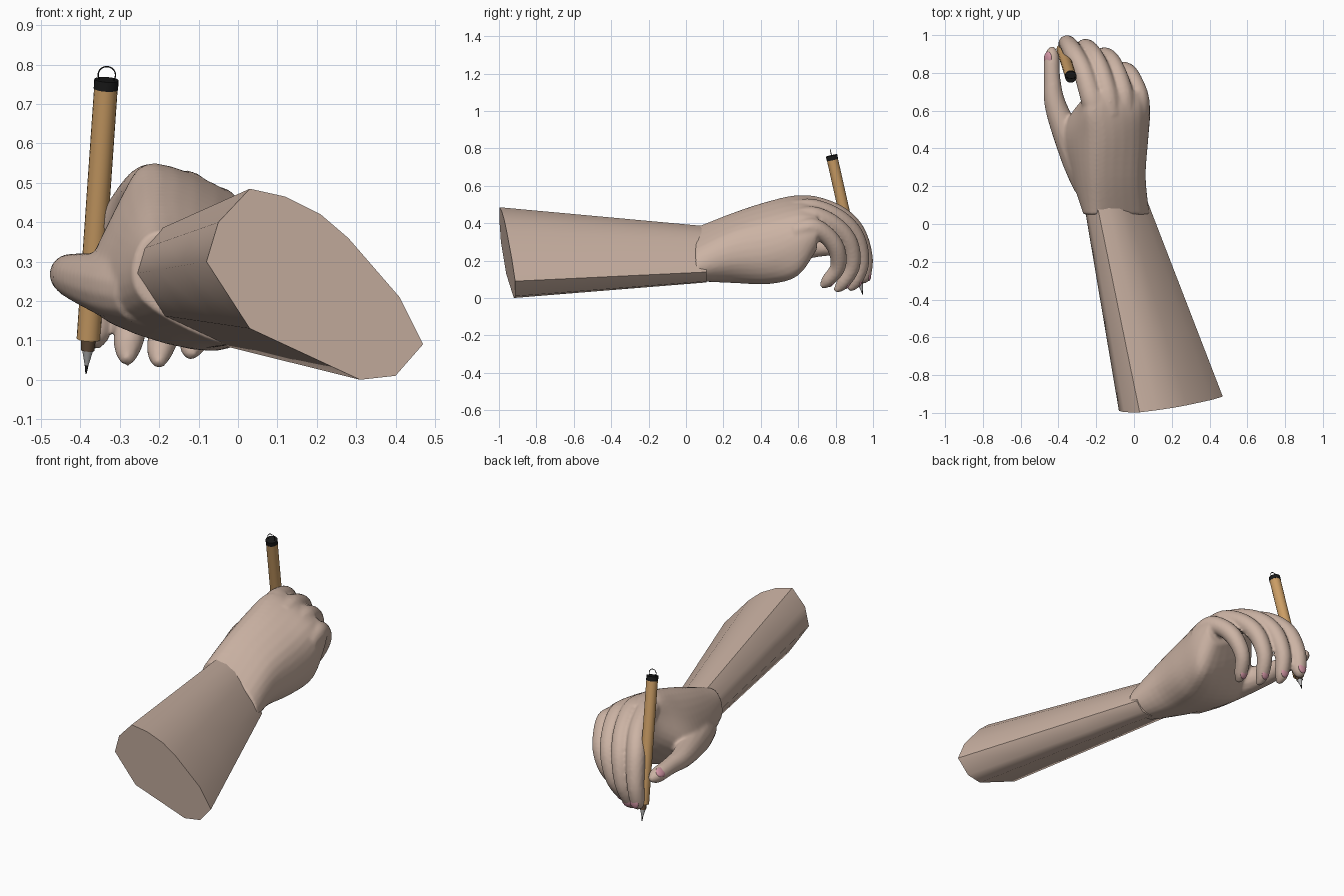
import bpy, bmesh, math
from mathutils import Vector

if "Cube" in bpy.data.objects:
    bpy.data.objects.remove(bpy.data.objects["Cube"])


def material(name, *rgb):
    m = bpy.data.materials.new(name)
    m.diffuse_color = (*rgb, 1)
    m.use_nodes = True
    m.node_tree.nodes["Principled BSDF"].inputs["Base Color"].default_value = m.diffuse_color
    return m


SKIN = material("skin", .6, .45, .37)
NAIL = material("nail", .64, .3, .37)
WOOD = material("wood", .6, .34, .13)
BLACK = material("black", .01, .01, .01)
BROWN = material("brown", .12, .07, .04)
METAL = material("metal", .45, .45, .45)


def spline(pts, steps, closed=False):
    """Catmull-Rom through points of any dimension."""
    p = [Vector(q) for q in pts]
    n = len(p)
    get = (lambda i: p[i % n]) if closed else (lambda i: p[max(0, min(n - 1, i))])
    out = []
    for i in range(n if closed else n - 1):
        a, b, c, d = (get(i + k) for k in (-1, 0, 1, 2))
        for s in range(steps):
            t = s / steps
            out.append(0.5 * (2 * b + (c - a) * t + (2 * a - 5 * b + 4 * c - d) * t * t
                              + (3 * b - a - 3 * c + d) * t ** 3))
    return out if closed else out + [p[-1]]


def circle(centre, u, w, r, sides):
    return [centre + r * (u * math.cos(a) + w * math.sin(a))
            for a in (math.tau * k / sides for k in range(sides))]


def loft(bm, rings):
    """Skin a list of equal rings and cap both ends."""
    vs = [[bm.verts.new(v) for v in r] for r in rings]
    n = len(vs[0])
    for a, b in zip(vs, vs[1:]):
        for i in range(n):
            bm.faces.new((a[i], a[(i + 1) % n], b[(i + 1) % n], b[i]))
    bm.faces.new(vs[0][::-1])
    bm.faces.new(vs[-1])


def tube(bm, path, sides=14):
    """Tapered round tube; path points are (x, y, z, radius)."""
    pts = spline(path, 6)
    rings = []
    for i, p in enumerate(pts):
        d = (pts[min(i + 1, len(pts) - 1)] - pts[max(i - 1, 0)]).to_3d().normalized()
        u = d.cross(Vector((1, 0, .3))).normalized()
        rings.append(circle(p.to_3d(), u, d.cross(u), p[3], sides))
    loft(bm, rings)


def finish(bm, name, mat, angle=40):
    bmesh.ops.recalc_face_normals(bm, faces=bm.faces)
    me = bpy.data.meshes.new(name)
    bm.to_mesh(me)
    bm.free()
    me.materials.append(mat)
    ob = bpy.data.objects.new(name, me)
    bpy.context.collection.objects.link(ob)
    bpy.ops.object.select_all(action='DESELECT')
    ob.select_set(True)
    bpy.context.view_layer.objects.active = ob
    bpy.ops.object.shade_smooth_by_angle(angle=math.radians(angle))
    return ob


# Forearm: one slanted cut outline scaled down towards the wrist
outline = [(.03, .485), (.12, .465), (.21, .42), (.28, .36), (.41, .21), (.47, .09),
           (.4, .01), (.31, 0), (.03, .13), (-.08, .3), (-.05, .4)]
rings = []
for t in (0, .35, .7, 1.03):
    s = 1 - .37 * t
    ring = []
    for x, z in outline:
        y = -1 + .1 * (x + .485 - z)
        ring.append((.19 - .28 * t + (x - .19) * s, y + (.08 - y) * t, .245 - .01 * t + (z - .245) * s))
    rings.append(ring)
bm = bmesh.new()
loft(bm, rings)
finish(bm, "forearm", SKIN, 50)

# Palm: five six-point cross-sections from wrist to knuckles, smoothed both ways
sections = {
    .05: [(-.18, .375), (.03, .26), (.08, .14), (-.03, .09), (-.24, .2), (-.26, .32)],
    .25: [(-.2, .455), (.02, .35), (.055, .18), (-.07, .08), (-.31, .17), (-.31, .33)],
    .45: [(-.2, .52), (.03, .4), (.07, .2), (-.05, .075), (-.37, .18), (-.34, .37)],
    .6: [(-.21, .55), (.03, .44), (.085, .27), (0, .12), (-.3, .28), (-.29, .46)],
    .7: [(-.19, .53), (.02, .43), (.07, .34), (0, .26), (-.18, .38), (-.26, .48)],
}
rails = [spline([(p[k][0], y, p[k][1]) for y, p in sections.items()], 5) for k in range(6)]
hand = bmesh.new()
loft(hand, [spline(ring, 5, True) for ring in zip(*rails)])

# Fingers: index and little finger are given, the two between are blended and bulged
index = [(-.2, .58, .48), (-.225, .67, .488), (-.27, .81, .445), (-.32, .905, .355),
         (-.35, .953, .22), (-.362, .95, .115), (-.362, .945, .08)]
little = [(.03, .58, .35), (.025, .67, .375), (0, .75, .335), (-.035, .805, .26),
          (-.08, .812, .165), (-.115, .755, .09), (-.12, .722, .06)]
radii = [.06, .06, .054, .052, .046, .038, .014]
digits = {}
for f, name in enumerate(("index", "middle", "ring", "little")):
    path = []
    for i, (a, b, r) in enumerate(zip(index, little, radii)):
        u, bow = i / 6, math.sin(math.pi * f / 3)
        p = Vector(a).lerp(Vector(b), f / 3)
        p += bow * Vector((0, .04 * math.sin(math.pi * u), .035 * (1 - 2 * u)))
        path.append((*p, r * (1 - .03 * f)))
    digits[name] = path
digits["thumb"] = [(-.24, .2, .22, .08), (-.305, .36, .235, .085), (-.41, .61, .262, .06),
                   (-.433, .76, .27, .045), (-.435, .89, .262, .039), (-.43, .938, .255, .012)]
for path in digits.values():
    tube(hand, path)
ob = finish(hand, "hand", SKIN)
rm = ob.modifiers.new("blend", 'REMESH')
rm.mode, rm.voxel_size, rm.use_smooth_shade = 'VOXEL', .009, True
sm = ob.modifiers.new("soften", 'SMOOTH')
sm.factor, sm.iterations = .5, 5

# Nails: flattened ovals lying on the back of each fingertip
for name, path in digits.items():
    a, b = Vector(path[-3]), Vector(path[-2])
    d = (b - a).to_3d().normalized()
    c = a.lerp(b, .9).to_3d()
    out = Vector((-.7, 0, .7)) if name == "thumb" else Vector((0, 1, -.1))
    n = (out - d * out.dot(d)).normalized()
    s = d.cross(n)
    r = b[3]
    bm = bmesh.new()
    bmesh.ops.create_uvsphere(bm, u_segments=14, v_segments=8, radius=1)
    for v in bm.verts:
        x, y, z = v.co
        v.co = c + r * (n * (.76 + z * .3) + s * x * .7 + d * y * .9)
    finish(bm, name + "_nail", NAIL, 60)

# Pen: stacked turned parts along one tilted axis
tip, top = Vector((-.386, .946, .015)), Vector((-.334, .778, .762))
axis = top - tip
up = axis.normalized()
side = up.cross(Vector((0, 1, 0))).normalized()
other = up.cross(side)
for name, t0, r0, t1, r1, mat in (
        ("point", 0, .0015, .03, .005, BLACK), ("tip", .025, .004, .085, .015, METAL),
        ("collar", .08, .017, .12, .019, BROWN), ("body", .118, .03, .97, .03, WOOD),
        ("cap", .968, .031, 1, .031, BLACK)):
    bm = bmesh.new()
    loft(bm, [circle(tip + axis * t, side, other, r, 20) for t, r in ((t0, r0), (t1, r1))])
    finish(bm, "pen_" + name, mat)

# Wire loop on top of the pen
bm = bmesh.new()
c = top + up * .012
tube(bm, [(*(c + .022 * (side * math.cos(a) + up * math.sin(a))), .0018)
          for a in (math.radians(25 * k - 35) for k in range(11))], 6)
finish(bm, "pen_loop", BLACK)
